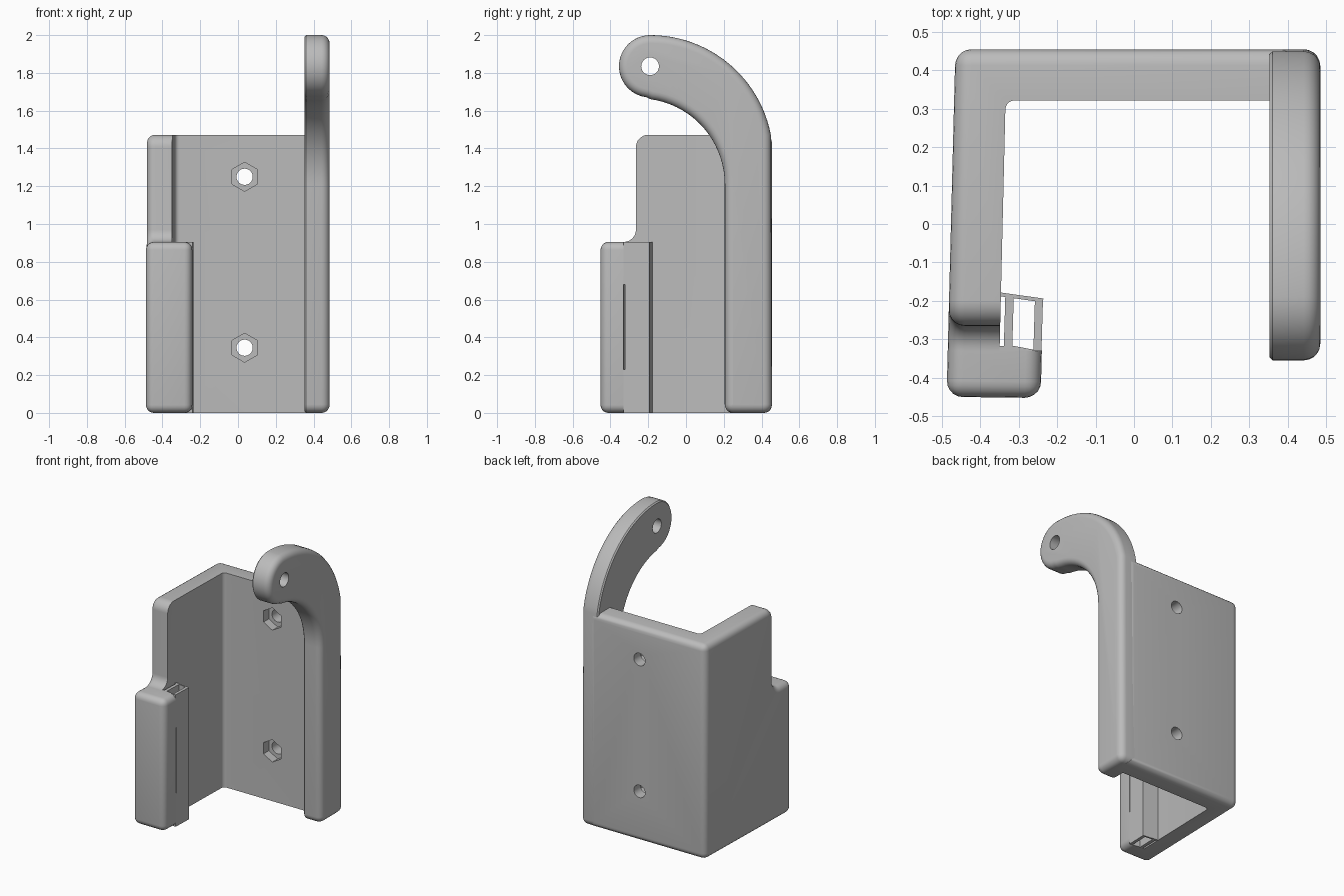
import bpy, bmesh, math
from mathutils import Vector

if "Cube" in bpy.data.objects:
    bpy.data.objects.remove(bpy.data.objects["Cube"])

grey = bpy.data.materials.new("plain grey")
grey.diffuse_color = (0.5, 0.5, 0.5, 1)
grey.use_nodes = True
grey.node_tree.nodes["Principled BSDF"].inputs["Base Color"].default_value = grey.diffuse_color


def arc(cx, cy, r, a0, a1, n):
    """Points on an arc, angles in degrees."""
    return [(cx + r * math.cos(math.radians(a0 + (a1 - a0) * i / n)),
             cy + r * math.sin(math.radians(a0 + (a1 - a0) * i / n))) for i in range(n + 1)]


def prism(name, pts, axis, lo, hi):
    """Extrude a 2D outline along an axis: (y,z) on x, (x,z) on y, (x,y) on z."""
    place = {'x': lambda p, t: (t, p[0], p[1]),
             'y': lambda p, t: (p[0], t, p[1]),
             'z': lambda p, t: (p[0], p[1], t)}[axis]
    bm = bmesh.new()
    a = [bm.verts.new(place(p, lo)) for p in pts]
    b = [bm.verts.new(place(p, hi)) for p in pts]
    bm.faces.new(a)
    bm.faces.new(b)
    for i in range(len(pts)):
        j = (i + 1) % len(pts)
        bm.faces.new((a[i], a[j], b[j], b[i]))
    bmesh.ops.recalc_face_normals(bm, faces=bm.faces)
    me = bpy.data.meshes.new(name)
    bm.to_mesh(me)
    bm.free()
    me.materials.append(grey)
    ob = bpy.data.objects.new(name, me)
    bpy.context.collection.objects.link(ob)
    return ob


def activate(ob):
    bpy.ops.object.select_all(action='DESELECT')
    ob.select_set(True)
    bpy.context.view_layer.objects.active = ob


def cut(ob, cutter):
    activate(ob)
    m = ob.modifiers.new("cut", 'BOOLEAN')
    m.operation, m.solver, m.object = 'DIFFERENCE', 'EXACT', cutter
    bpy.ops.object.modifier_apply(modifier=m.name)
    bpy.data.objects.remove(cutter)


def round_edges(ob, rule, width, segments):
    """Bevel every edge accepted by the rule."""
    bm = bmesh.new()
    bm.from_mesh(ob.data)
    bm.normal_update()
    edges = [e for e in bm.edges if rule(e)]
    bmesh.ops.bevel(bm, geom=edges, offset=width, offset_type='OFFSET', segments=segments,
                    profile=0.5, affect='EDGES', clamp_overlap=True)
    bm.to_mesh(ob.data)
    bm.free()


def smooth(ob):
    activate(ob)
    bpy.ops.object.shade_smooth_by_angle(angle=math.radians(30))


# Body: back plate, slanted left wall and front hook in one plan outline
plan = [(-0.465, 0.455), (0.42, 0.455), (0.42, 0.322)]
plan += arc(-0.310, 0.297, 0.025, 90, 180, 5)
plan += [(-0.35, -0.33), (-0.24, -0.33), (-0.243, -0.453), (-0.488, -0.45)]
body = prism("holder_body", plan, 'z', 0, 1.472)

# Step that lowers the hook, with rounded corners
step = [(-0.6, 1.6), (-0.2, 1.6), (-0.2, 1.472)]
step += arc(-0.2, 1.407, 0.065, 95, 180, 8)
step += arc(-0.33, 0.970, 0.065, 0, -90, 8) + [(-0.6, 0.905)]
cut(body, prism("step_cutter", step, 'x', -0.7, 0.0))


def shell_edge(e):
    if not e.is_manifold or e.calc_face_angle(0) < 0.5:
        return False
    if all(v.co.x > -0.25 and abs(v.co.y + 0.33) < 0.01 for v in e.verts):
        return False
    for f in e.link_faces:
        n, c = f.normal, f.calc_center_median()
        if n.x < -0.95 or (n.y > 0.95 and c.y > 0.4) or (n.y < -0.95 and c.y < -0.4):
            return True
        if n.x > 0.95 and c.y < -0.34:
            return True
    return False


round_edges(body, shell_edge, 0.042, 5)

# Screw holes with hexagonal nut pockets
for z in (0.345, 1.25):
    cut(body, prism("screw_cutter", arc(0.035, z, 0.043, 0, 345, 23), 'y', 0.2, 0.6))
    cut(body, prism("nut_cutter", arc(0.035, z, 0.077, 30, 330, 5), 'y', 0.25, 0.38))
smooth(body)

# Arm: straight post curling forward into a round pivot head
side = arc(0.25, 0.045, 0.045, 180, 270, 5) + arc(0.41, 0.045, 0.045, 270, 360, 5)
side += arc(-0.19, 1.349, 0.651, 10.7, 90, 24)
side += arc(-0.19, 1.835, 0.165, 97, 263, 18)
side += arc(-0.25, 1.21, 0.455, 82, 0, 18)
arm = prism("curved_arm", side, 'x', 0.353, 0.485)


def cap_edge(x):
    return lambda e: all(abs(v.co.x - x) < 1e-4 for v in e.verts)


round_edges(arm, cap_edge(0.485), 0.043, 5)
round_edges(arm, cap_edge(0.353), 0.008, 1)
cut(arm, prism("pivot_cutter", arc(-0.19, 1.835, 0.047, 0, 345, 23), 'x', 0.2, 0.6))
smooth(arm)

# Clip: thin hollow channel behind the hook
top = 0.905
prism("clip_back", [(-0.35, -0.178), (-0.236, -0.194), (-0.237, -0.204), (-0.35, -0.188)], 'z', 0, top)
prism("clip_inner_wall", [(-0.335, -0.185), (-0.313, -0.185), (-0.317, -0.322), (-0.339, -0.322)], 'z', 0, top)
prism("clip_front", [(-0.352, -0.318), (-0.31, -0.318), (-0.242, -0.331), (-0.352, -0.331)], 'z', 0, top)
outer = prism("clip_outer_wall", [(-0.258, -0.197), (-0.237, -0.197), (-0.241, -0.331), (-0.262, -0.331)], 'z', 0, top)
cut(outer, prism("slot_cutter", [(-0.334, 0.23), (-0.324, 0.23), (-0.324, 0.68), (-0.334, 0.68)], 'x', -0.3, -0.2))
